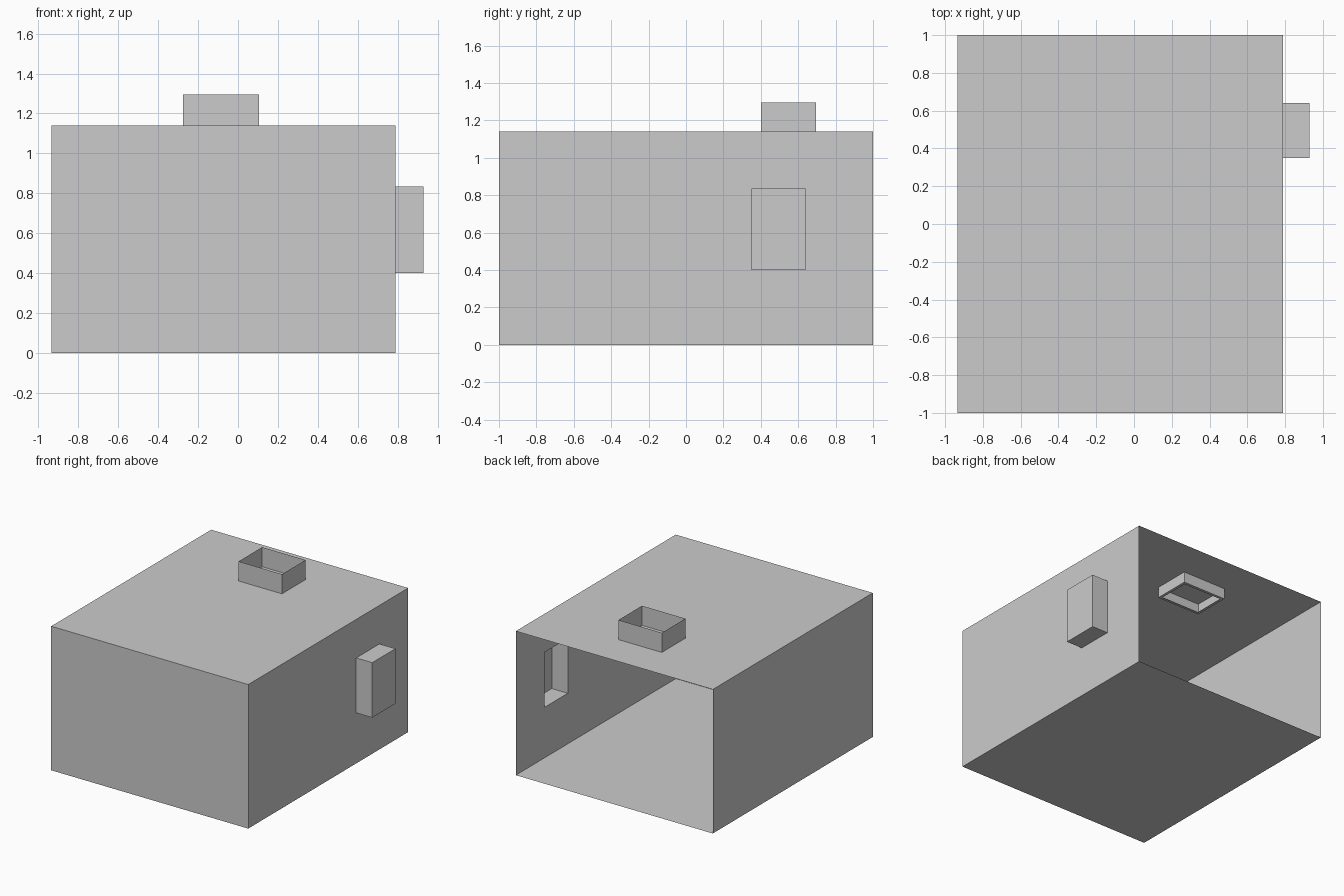
import bpy, bmesh
from mathutils import Vector

if "Cube" in bpy.data.objects:
    bpy.data.objects.remove(bpy.data.objects["Cube"])


def box(bm, lo, hi):
    """Add an axis-aligned box and return its faces."""
    lo, hi = Vector(lo), Vector(hi)
    verts = bmesh.ops.create_cube(bm, size=1)["verts"]
    for v in verts:
        v.co = [(lo[i] + hi[i]) / 2 + v.co[i] * (hi[i] - lo[i]) for i in range(3)]
    return list({f for v in verts for f in v.link_faces})


def drop(bm, normal):
    """Remove the faces pointing along one direction."""
    bm.normal_update()
    faces = [f for f in bm.faces if f.normal.dot(Vector(normal)) > 0.9]
    bmesh.ops.delete(bm, geom=faces, context="FACES")


def finish(bm, name):
    mesh = bpy.data.meshes.new(name)
    bm.to_mesh(mesh)
    bm.free()
    ob = bpy.data.objects.new(name, mesh)
    bpy.context.collection.objects.link(ob)
    return ob


# Room shell, open at the back, with a niche pushed out of the right wall
X0, X1, H = -0.935, 0.79, 1.14
bm = bmesh.new()
box(bm, (X0, -1, 0), (X1, 1, H))
drop(bm, (0, 1, 0))
for co, no in [((0, 0.35, 0), (0, 1, 0)), ((0, 0.64, 0), (0, 1, 0)),
               ((0, 0, 0.40), (0, 0, 1)), ((0, 0, 0.835), (0, 0, 1))]:
    wall = [f for f in bm.faces if f.calc_center_median().x > X1 - 0.001]
    geom = wall + list({e for f in wall for e in f.edges}) + list({v for f in wall for v in f.verts})
    bmesh.ops.bisect_plane(bm, geom=geom, plane_co=co, plane_no=no)
target = Vector((X1, 0.495, 0.6175))
niche = min(bm.faces, key=lambda f: (f.calc_center_median() - target).length)
out = bmesh.ops.extrude_face_region(bm, geom=[niche])["geom"]
bmesh.ops.translate(bm, vec=(0.14, 0, 0), verts=[g for g in out if isinstance(g, bmesh.types.BMVert)])
if niche.is_valid:
    bmesh.ops.delete(bm, geom=[niche], context="FACES")
finish(bm, "room_shell")

# Roof vent: open-topped duct passing through the roof, narrow lip underneath
bm = bmesh.new()
box(bm, (-0.275, 0.40, 1.055), (0.105, 0.695, 1.295))
drop(bm, (0, 0, 1))
bm.normal_update()
bottom = [f for f in bm.faces if f.normal.z < -0.9]
bmesh.ops.inset_region(bm, faces=bottom, thickness=0.03, use_boundary=True)
bmesh.ops.delete(bm, geom=bottom, context="FACES")
finish(bm, "roof_vent")
